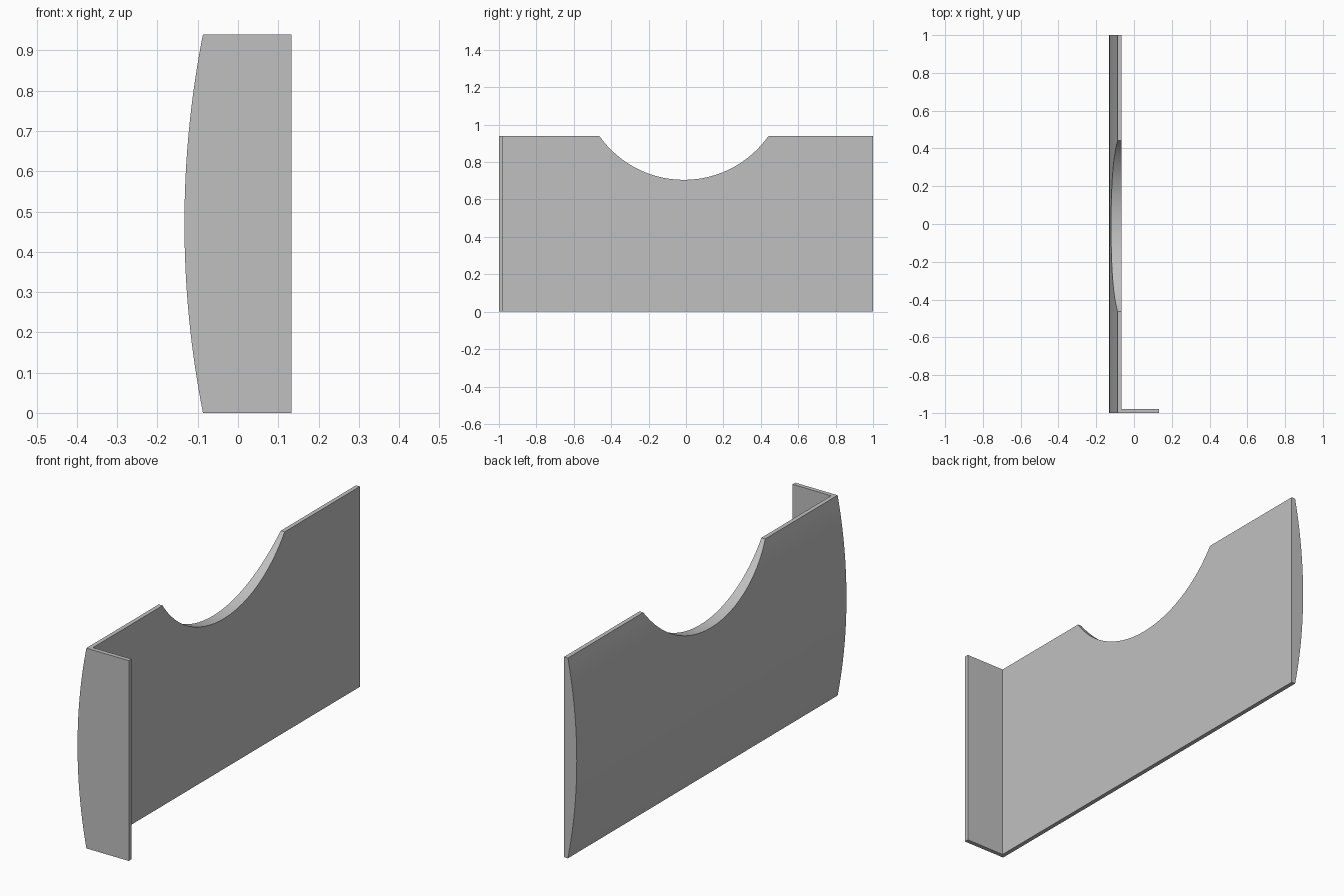
import bpy, bmesh, math

cube = bpy.data.objects.get("Cube")
if cube:
    bpy.data.objects.remove(cube, do_unlink=True)

HEIGHT = 0.94
INNER_X, EDGE_X, BULGE_X, LIP_X = -0.067, -0.087, -0.133, 0.133

grey = bpy.data.materials.new("plain grey")
grey.use_nodes = True
colour = (0.53, 0.53, 0.53, 1)
grey.diffuse_color = colour
grey.node_tree.nodes["Principled BSDF"].inputs["Base Color"].default_value = colour


def prism(name, points, axis_vector):
    """Extrude a closed outline of 3D points along a vector."""
    bm = bmesh.new()
    face = bm.faces.new([bm.verts.new(p) for p in points])
    ext = bmesh.ops.extrude_face_region(bm, geom=[face])
    moved = [v for v in ext["geom"] if isinstance(v, bmesh.types.BMVert)]
    bmesh.ops.translate(bm, verts=moved, vec=axis_vector)
    bmesh.ops.recalc_face_normals(bm, faces=bm.faces)
    mesh = bpy.data.meshes.new(name)
    bm.to_mesh(mesh)
    bm.free()
    mesh.materials.append(grey)
    obj = bpy.data.objects.new(name, mesh)
    bpy.context.collection.objects.link(obj)
    return obj


def combine(target, other, operation):
    """Apply a boolean and discard the helper."""
    mod = target.modifiers.new(operation, 'BOOLEAN')
    mod.operation, mod.solver, mod.object = operation, 'EXACT', other
    bpy.context.view_layer.objects.active = target
    bpy.ops.object.modifier_apply(modifier=mod.name)
    bpy.data.objects.remove(other, do_unlink=True)


# Curved panel: flat inside, shallow arc outside
sagitta = EDGE_X - BULGE_X
radius = ((HEIGHT / 2) ** 2 + sagitta ** 2) / (2 * sagitta)
half = math.asin(HEIGHT / 2 / radius)
steps = 32
profile = [(INNER_X, -1, 0), (INNER_X, -1, HEIGHT)]
for i in range(steps + 1):
    a = half * (1 - 2 * i / steps)
    profile.append((BULGE_X + radius * (1 - math.cos(a)), -1,
                    HEIGHT / 2 + radius * math.sin(a)))
panel = prism("curved_panel", profile, (0, 2, 0))

# Flat lip at the front end
lip = prism("front_lip", [(EDGE_X, -1, 0), (LIP_X, -1, 0),
                          (LIP_X, -1, HEIGHT), (EDGE_X, -1, HEIGHT)], (0, 0.02, 0))
combine(panel, lip, 'UNION')

# Round notch in the top edge
notch_radius, sides = 0.553, 96
circle = [(-0.3, -0.011 + notch_radius * math.sin(math.tau * i / sides),
           1.258 - notch_radius * math.cos(math.tau * i / sides)) for i in range(sides)]
notch = prism("notch_cutter", circle, (0.6, 0, 0))
combine(panel, notch, 'DIFFERENCE')

# Merge coplanar faces, then smooth the curved surfaces only
bm = bmesh.new()
bm.from_mesh(panel.data)
bmesh.ops.remove_doubles(bm, verts=bm.verts, dist=0.00001)
bmesh.ops.dissolve_limit(bm, angle_limit=math.radians(0.1), verts=bm.verts, edges=bm.edges)
bm.to_mesh(panel.data)
bm.free()
bpy.ops.object.select_all(action='DESELECT')
panel.select_set(True)
bpy.context.view_layer.objects.active = panel
bpy.ops.object.shade_smooth_by_angle(angle=math.radians(25))
